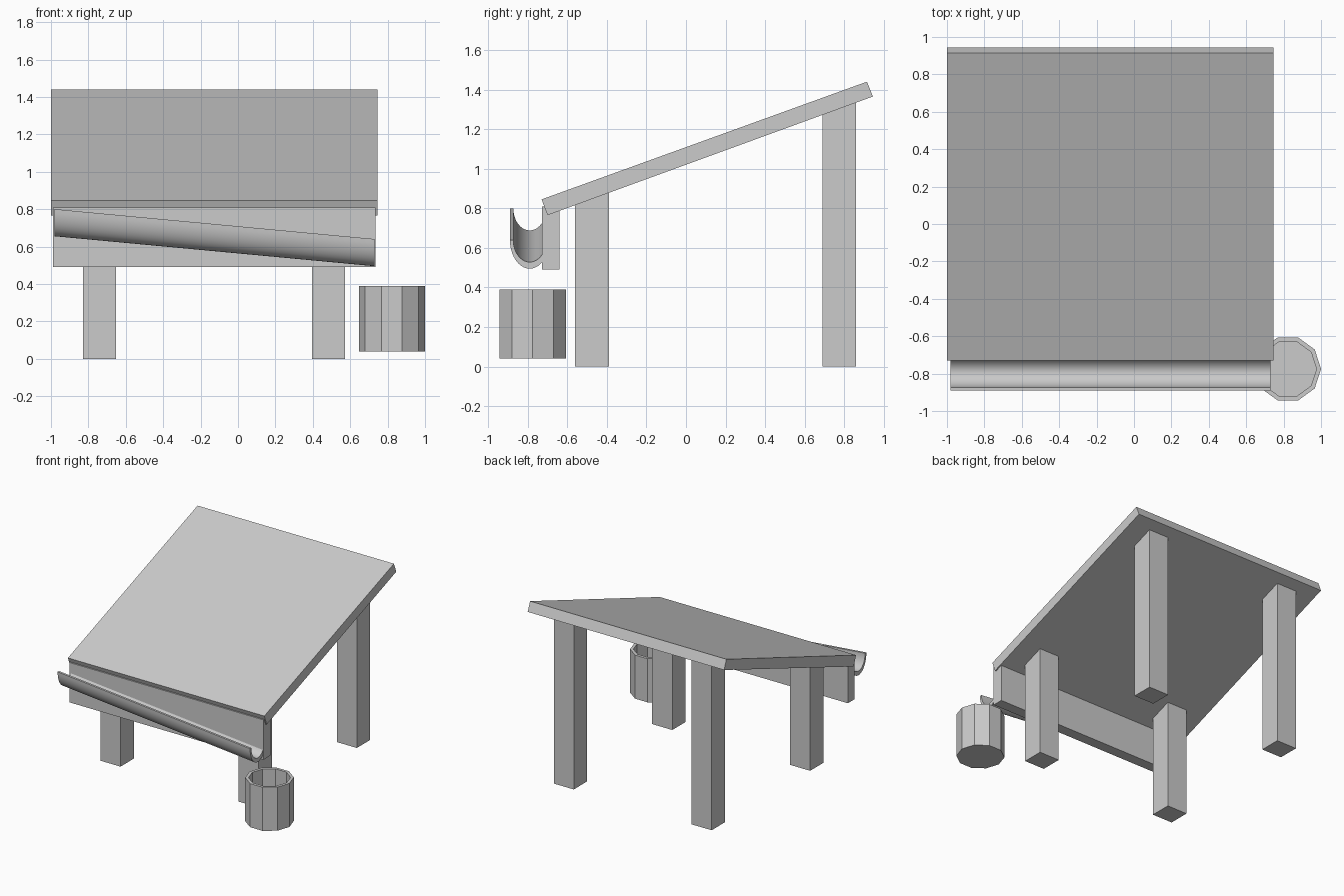
import bpy, bmesh, math

cube = bpy.data.objects.get("Cube")
if cube:
    bpy.data.objects.remove(cube, do_unlink=True)

grey = bpy.data.materials.new("plain_grey")
grey.use_nodes = True
colour = (0.6, 0.6, 0.6, 1)
grey.diffuse_color = colour
grey.node_tree.nodes["Principled BSDF"].inputs["Base Color"].default_value = colour


def finish(name, bm, smooth=False):
    """Turn a bmesh into a named grey object."""
    bmesh.ops.recalc_face_normals(bm, faces=bm.faces)
    mesh = bpy.data.meshes.new(name)
    bm.to_mesh(mesh)
    bm.free()
    mesh.materials.append(grey)
    obj = bpy.data.objects.new(name, mesh)
    bpy.context.collection.objects.link(obj)
    if smooth:
        bpy.ops.object.select_all(action='DESELECT')
        bpy.context.view_layer.objects.active = obj
        obj.select_set(True)
        bpy.ops.object.shade_smooth_by_angle(angle=math.radians(35))
    return obj


def prism(name, profile, x0, x1, drop=0.0, smooth=False):
    """Extrude a (y, z) profile along x, lowering the far end by drop."""
    bm = bmesh.new()
    near = [bm.verts.new((x0, y, z)) for y, z in profile]
    far = [bm.verts.new((x1, y, z - drop)) for y, z in profile]
    bm.faces.new(near)
    bm.faces.new(far)
    n = len(profile)
    for i in range(n):
        j = (i + 1) % n
        bm.faces.new((near[i], near[j], far[j], far[i]))
    return finish(name, bm, smooth)


# Sloping roof slab
prism("roof", [(-0.73, 0.845), (0.915, 1.44), (0.945, 1.365), (-0.70, 0.765)], -1, 0.745)


def underside(y):
    return 0.765 + (y + 0.70) * 0.6 / 1.645


# Four posts, their tops sunk into the roof
for row, y in (("front", -0.56), ("back", 0.69)):
    for side, x in (("right", -0.83), ("left", 0.395)):
        y2 = y + 0.17
        prism(f"{row}_{side}_post",
              [(y, 0), (y2, 0), (y2, underside(y2) + 0.02), (y, underside(y) + 0.02)],
              x, x + 0.178)

# Fascia board below the low edge of the roof
prism("fascia_board", [(-0.727, 0.49), (-0.64, 0.49), (-0.64, 0.81), (-0.727, 0.81)], -0.99, 0.735)


# Half-pipe gutter sloping down to the left
def arc(ry, rz, steps=20):
    return [(-0.79 - ry * math.cos(math.pi * i / steps),
             0.80 - rz * math.sin(math.pi * i / steps)) for i in range(steps + 1)]


prism("gutter", arc(0.10, 0.145) + arc(0.083, 0.112)[::-1], -0.98, 0.73, 0.16, smooth=True)

# Open ten-sided water barrel
bm = bmesh.new()
sides = 10
rings = []
for radius, z in ((0.177, 0.04), (0.177, 0.39), (0.153, 0.39), (0.153, 0.07)):
    rings.append([bm.verts.new((0.823 + radius * math.cos(math.tau * i / sides),
                                -0.775 + radius * math.sin(math.tau * i / sides), z))
                  for i in range(sides)])
for low, high in zip(rings, rings[1:]):
    for i in range(sides):
        j = (i + 1) % sides
        bm.faces.new((low[i], low[j], high[j], high[i]))
bm.faces.new(rings[0])
bm.faces.new(rings[-1])
finish("water_barrel", bm)
